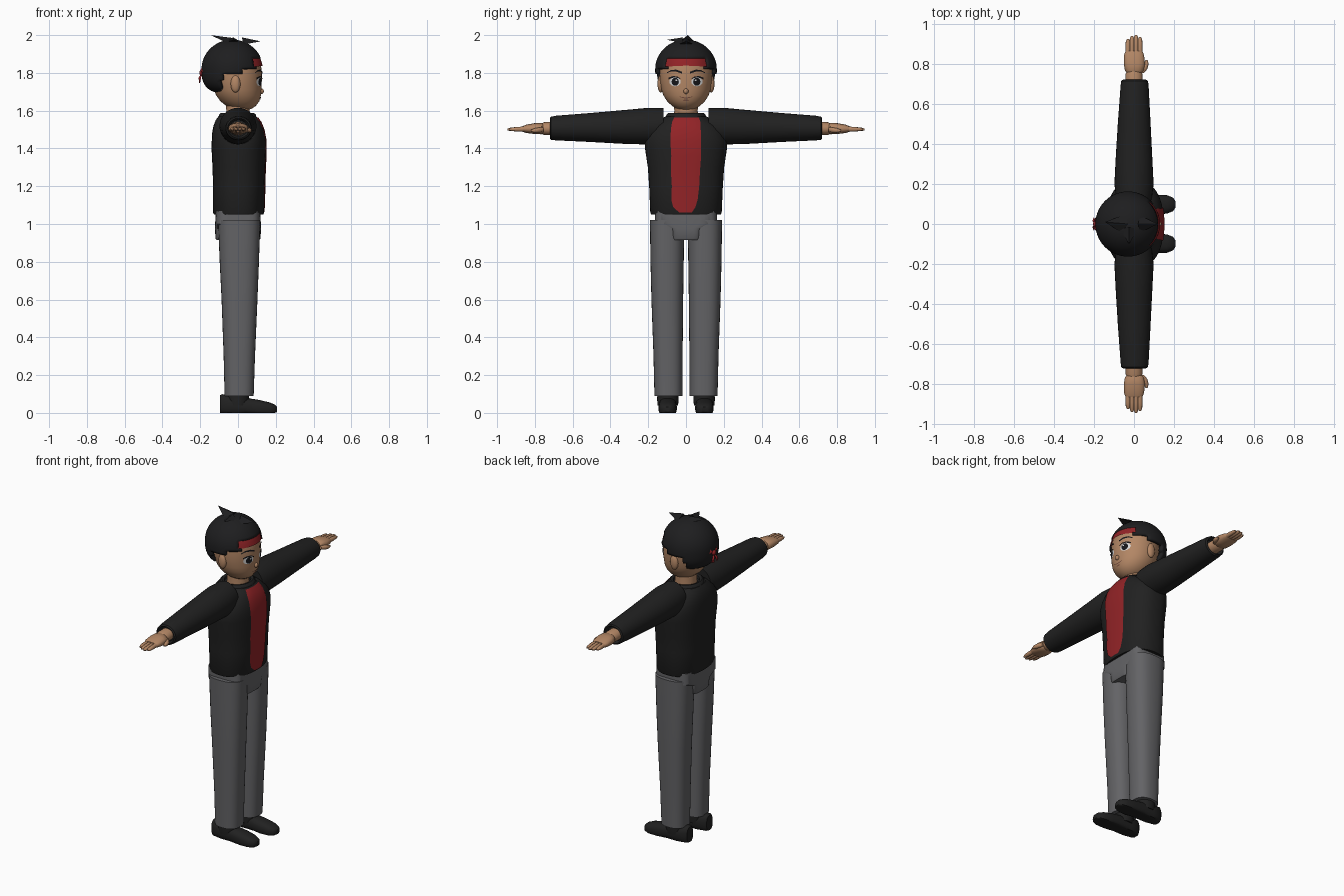
import bpy, bmesh, math
from mathutils import Vector
from mathutils.bvhtree import BVHTree


def material(name, *rgb):
    m = bpy.data.materials.new(name)
    m.diffuse_color = (*rgb, 1)
    return m


SKIN = material("skin", 0.45, 0.24, 0.13)
CLOTH = material("black cloth", 0.015, 0.015, 0.015)
HAIR = material("black hair", 0.013, 0.013, 0.014)
GREY = material("grey trousers", 0.125, 0.125, 0.132)
RED = material("red", 0.29, 0.017, 0.02)
WHITE = material("eye white", 0.7, 0.7, 0.7)
INK = material("dark ink", 0.008, 0.008, 0.01)
LIP = material("lip brown", 0.2, 0.085, 0.055)


def finish(name, bm, mat, mirror=False):
    me = bpy.data.meshes.new(name)
    bm.to_mesh(me)
    bm.free()
    ob = bpy.data.objects.new(name, me)
    bpy.context.collection.objects.link(ob)
    me.materials.append(mat)
    if mirror:
        mod = ob.modifiers.new("mirror", "MIRROR")
        mod.use_axis = (False, True, False)
        mod.use_clip = False
        mod.use_mirror_merge = False
    return ob


def loft_mesh(rings, axis, n, p, floor):
    """Stack of super-ellipse rings (t, c1, c2, r1, r2) along an axis."""
    bm = bmesh.new()
    loops = []
    for t, c1, c2, r1, r2 in rings:
        loop = []
        for i in range(n):
            a = 2 * math.pi * i / n
            c, s = math.cos(a), math.sin(a)
            u = c1 + r1 * math.copysign(abs(c) ** (2 / p), c)
            v = c2 + r2 * math.copysign(abs(s) ** (2 / p), s)
            co = {"x": (t, u, v), "y": (u, t, v), "z": (u, v, t)}[axis]
            loop.append(bm.verts.new((co[0], co[1], max(co[2], floor))))
        loops.append(loop)
    for a, b in zip(loops, loops[1:]):
        for i in range(n):
            bm.faces.new((a[i], a[(i + 1) % n], b[(i + 1) % n], b[i]))
    bm.faces.new(loops[0])
    bm.faces.new(loops[-1])
    bmesh.ops.recalc_face_normals(bm, faces=bm.faces)
    return bm


def loft(name, rings, mat, axis="z", n=32, p=2.0, mirror=False, floor=0.0):
    bm = loft_mesh(rings, axis, n, p, floor)
    tree = BVHTree.FromBMesh(bm)
    finish(name, bm, mat, mirror)
    return tree


def patch(name, tree, pairs, mat, off, n=6, mirror=False):
    """Thin painted plate on the front: strips between pairs of (y, z) points."""
    bm = bmesh.new()
    rows = []
    for a, b in pairs:
        row = []
        for i in range(n + 1):
            q = Vector(a).lerp(Vector(b), i / n)
            hit = tree.ray_cast(Vector((2, q.x, q.y)), Vector((-1, 0, 0)))[0]
            row.append(bm.verts.new(((hit.x if hit else 0) + off, q.x, q.y)))
        rows.append(row)
    for r, s in zip(rows, rows[1:]):
        for i in range(n):
            f = bm.faces.new((r[i], r[i + 1], s[i + 1], s[i]))
            f.normal_update()
            if f.normal.x < 0:
                f.normal_flip()
    finish(name, bm, mat, mirror)


def oval(y, z, w, h, k=10):
    out = []
    for i in range(k + 1):
        a = math.pi * (i + 0.05) / (k + 0.1) - math.pi / 2
        d = w * math.cos(a)
        out.append(((y - d, z + h * math.sin(a)), (y + d, z + h * math.sin(a))))
    return out


def ball(name, loc, size, mat, mirror=False):
    bm = bmesh.new()
    bmesh.ops.create_uvsphere(bm, u_segments=16, v_segments=10, radius=1)
    for v in bm.verts:
        v.co = Vector(loc) + v.co * Vector(size)
    finish(name, bm, mat, mirror)


# Sweater body, collar and front panel
torso = loft("sweater", [
    (1.05, .003, 0, .130, .184), (1.06, .003, 0, .135, .189), (1.2, .004, 0, .136, .195),
    (1.3, .004, 0, .139, .202), (1.4, .004, 0, .144, .217), (1.44, .004, 0, .143, .219),
    (1.48, .002, 0, .139, .208), (1.52, .000, 0, .130, .180), (1.55, -.002, 0, .116, .138),
    (1.57, -.003, 0, .100, .108)], CLOTH, n=48, p=2.4)
loft("collar", [(1.55, -.003, 0, .104, .110), (1.58, -.003, 0, .097, .103), (1.587, -.003, 0, .088, .094),
                (1.583, -.003, 0, .074, .078), (1.56, -.003, 0, .070, .072)], CLOTH)
panel = [(1.06, -.035, .03), (1.09, -.068, .05), (1.13, -.078, .062), (1.2, -.075, .070), (1.28, -.080, .074),
         (1.36, -.078, .080), (1.44, -.083, .080), (1.5, -.080, .078), (1.54, -.074, .076), (1.565, -.062, .068)]
patch("front_panel", torso, [((a, z), (b, z)) for z, a, b in panel], RED, .005, n=10)

# Sleeves with recessed cuffs
loft("sleeve", [(.12, 0, 1.52, .088, .094), (.2, 0, 1.518, .098, .097), (.32, 0, 1.514, .092, .090),
                (.5, .001, 1.511, .082, .077), (.69, .003, 1.508, .070, .065), (.715, .003, 1.507, .067, .061),
                (.721, .003, 1.507, .058, .053), (.70, .003, 1.507, .046, .043)],
     CLOTH, "y", mirror=True)

# Hands: wrist, palm, four fingers and thumb
loft("wrist", [(.69, 0, 1.505, .042, .036), (.75, 0, 1.505, .042, .034), (.765, 0, 1.505, .036, .028)],
     SKIN, "y", 20, mirror=True)
loft("palm", [(.75, 0, 1.505, .030, .022), (.765, .002, 1.505, .047, .030), (.80, .002, 1.505, .053, .029),
              (.845, 0, 1.504, .050, .022), (.865, 0, 1.503, .042, .015)], SKIN, "y", 20, 2.4, True)
for i, tip in enumerate((.925, .940, .945, .935)):
    x = -.030 + .020 * i
    loft(f"finger_{i + 1}", [(.84, x, 1.503, .0125, .014), (.89, x, 1.502, .0125, .013),
                             (tip - .012, x, 1.501, .011, .009), (tip, x, 1.5, .005, .004)],
         SKIN, "y", 10, mirror=True)
loft("thumb", [(.755, .040, 1.50, .010, .012), (.775, .053, 1.498, .014, .014),
               (.80, .060, 1.495, .013, .012), (.82, .063, 1.494, .005, .005)], SKIN, "y", 12, mirror=True)

# Trousers
loft("hips", [(1.07, 0, 0, .118, .165), (1.0, 0, 0, .121, .165), (.975, 0, 0, .121, .092),
              (.925, 0, 0, .120, .083), (.915, 0, 0, .114, .078)], GREY, n=48, p=5)
loft("trouser_leg", [(1.022, .006, .1, .112, .091), (.8, .007, .1, .104, .088), (.6, .008, .099, .095, .084),
                     (.3, .007, .095, .083, .077), (.09, .006, .093, .077, .074)],
     GREY, p=2.5, mirror=True)

# Shoes
loft("ankle", [(.04, 0, .096, .056, .054), (.07, 0, .096, .060, .057), (.11, 0, .096, .058, .055)],
     CLOTH, n=24, mirror=True)
loft("shoe", [(-.096, .097, .045, .030, .048), (-.085, .097, .045, .040, .054), (-.03, .097, .04, .047, .052),
              (.04, .097, .035, .047, .045), (.11, .097, .025, .049, .044), (.165, .098, .02, .046, .036),
              (.195, .098, .018, .034, .026), (.207, .098, .018, .016, .014)],
     CLOTH, "x", 24, 2.5, True)

# Head, neck and ears
loft("neck", [(1.54, 0, 0, .066, .066), (1.60, 0, 0, .062, .062), (1.66, 0, 0, .064, .064)], SKIN)
head = loft("head", [
    (1.604, .025, 0, .030, .028), (1.611, .021, 0, .052, .050), (1.625, .016, 0, .078, .074), (1.65, .010, 0, .103, .100),
    (1.68, .003, 0, .118, .119), (1.71, -.002, 0, .126, .130), (1.76, -.006, 0, .132, .138),
    (1.80, -.008, 0, .134, .140), (1.84, -.010, 0, .132, .139), (1.88, -.014, 0, .124, .130),
    (1.92, -.02, 0, .100, .105), (1.95, -.02, 0, .05, .05)], SKIN, n=48)
ball("ear", (-.013, .134, 1.742), (.026, .017, .046), SKIN, True)
ball("nose", (.123, 0, 1.703), (.014, .013, .015), SKIN)

# Painted face
patch("eye_white", head, oval(.058, 1.753, .030, .024), WHITE, .003, mirror=True)
patch("iris", head, oval(.057, 1.753, .019, .021), INK, .005, mirror=True)
patch("eye_glint", head, oval(.051, 1.761, .005, .005), WHITE, .007, 3, True)
patch("eyelash", head, [((.028, 1.766), (.028, 1.770)), ((.045, 1.774), (.045, 1.781)),
                        ((.068, 1.775), (.068, 1.783)), ((.092, 1.766), (.092, 1.775))], INK, .007, 2, True)
patch("eyebrow", head, [((.022, 1.797), (.022, 1.806)), ((.05, 1.806), (.05, 1.817)),
                        ((.078, 1.808), (.078, 1.816)), ((.1, 1.799), (.1, 1.803))], INK, .005, 2, True)
patch("mouth", head, [((-.034, 1.672), (-.034, 1.675)), ((0, 1.663), (0, 1.669)),
                      ((.034, 1.672), (.034, 1.675))], LIP, .004, 2)
patch("lower_lip", head, oval(0, 1.655, .016, .004, 4), LIP, .003, 3)

# Headband across the forehead
patch("headband", head, [((-.112 + .0224 * i, 1.832 + .006 * math.sin(math.pi * i / 10)),
                          (-.112 + .0224 * i, 1.885)) for i in range(11)], RED, .008, 4)

# Hair shell trimmed along a stepped hairline
rings = []
for k in range(33):
    t = -math.cos(math.pi * (k + .3) / 32.6)
    h, p = (.156, 2.0) if t > 0 else (.132, 2.9)
    f = (1 - abs(t) ** p) ** (1 / p)
    rings.append((1.82 + h * t, -.03, 0, .163 * f, .163 * f))
hair_bm = loft_mesh(rings, "z", 56, 2.0, 0)


def hairline(x, y):
    if x < -.09:
        return 1.66
    if x < .03:
        return 1.80
    if abs(y) > .108:
        return 1.815
    return 1.84 if x < .07 else 1.873


cut = [f for f in hair_bm.faces
       if f.calc_center_median().z < hairline(*f.calc_center_median().xy)]
bmesh.ops.delete(hair_bm, geom=cut, context="FACES")
hair = finish("hair", hair_bm, HAIR)
solid = hair.modifiers.new("thickness", "SOLIDIFY")
solid.thickness = .022
solid.offset = -1


def spike(name, a, b, tip, peak, mat):
    bm = bmesh.new()
    vs = [bm.verts.new(c) for c in (a, b, tip, peak)]
    for t in ((0, 1, 2), (0, 1, 3), (1, 2, 3), (0, 2, 3)):
        bm.faces.new([vs[i] for i in t])
    bmesh.ops.recalc_face_normals(bm, faces=bm.faces)
    finish(name, bm, mat)


# Tufts on the crown and the knot behind
spike("tuft_back", (-.04, .05, 1.96), (-.06, -.045, 1.96), (-.145, .01, 2.0), (-.03, 0, 1.985), HAIR)
spike("tuft_front", (.03, .042, 1.95), (.03, -.042, 1.95), (.12, 0, 1.967), (.02, 0, 1.988), HAIR)
spike("tuft_side", (-.07, -.025, 1.96), (.02, -.025, 1.96), (-.025, -.1, 1.975), (-.025, -.015, 1.988), HAIR)
ball("band_knot", (-.193, 0, 1.80), (.012, .016, .016), RED)
for s in (-1, 1):
    spike("band_loop", (-.19, 0, 1.80), (-.185, s * .036, 1.835), (-.187, s * .04, 1.80), (-.2, s * .02, 1.815), RED)
    spike("band_tail", (-.19, 0, 1.80), (-.205, s * .012, 1.745), (-.2, s * .034, 1.75), (-.209, s * .015, 1.775), RED)

# Smooth shading on rounded parts
for ob in bpy.context.scene.objects:
    ob.select_set(True)
    bpy.context.view_layer.objects.active = ob
bpy.ops.object.shade_smooth_by_angle(angle=math.radians(40))
